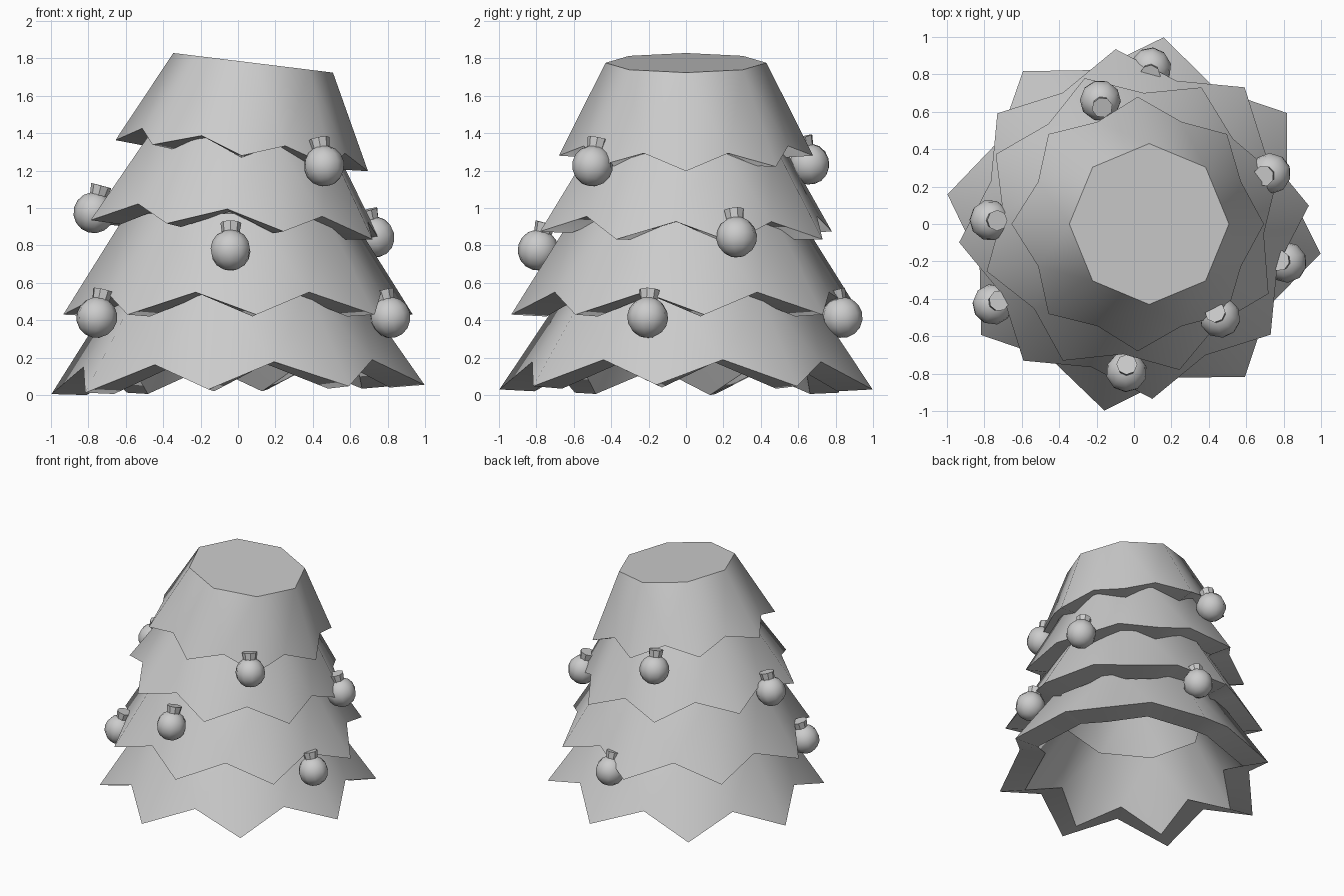
import bpy, bmesh, math
from mathutils import Vector, Matrix

if "Cube" in bpy.data.objects:
    bpy.data.objects.remove(bpy.data.objects["Cube"])


def finish(bm, name, angle):
    bmesh.ops.recalc_face_normals(bm, faces=bm.faces)
    me = bpy.data.meshes.new(name)
    bm.to_mesh(me)
    bm.free()
    ob = bpy.data.objects.new(name, me)
    bpy.context.collection.objects.link(ob)
    bpy.ops.object.select_all(action='DESELECT')
    bpy.context.view_layer.objects.active = ob
    ob.select_set(True)
    bpy.ops.object.shade_smooth_by_angle(angle=math.radians(angle))
    return ob


def zigzag(bm, r_tip, z_tip, r_val, z_val):
    ring = []
    for i in range(16):
        r, z = ((r_tip, z_tip), (r_val, z_val))[i % 2]
        a = i * math.pi / 8
        ring.append(bm.verts.new((r * math.cos(a), r * math.sin(a), z)))
    return ring


def octagon(bm, r, z):
    return [bm.verts.new((r * math.cos(i * math.pi / 4), r * math.sin(i * math.pi / 4), z)) for i in range(8)]


def wall(bm, low, top):
    # eight panels, each rising from tip-valley-tip to one top edge
    for i in range(8):
        a, v, b = low[2 * i], low[2 * i + 1], low[(2 * i + 2) % 16]
        t0, t1 = top[i], top[(i + 1) % 8]
        bm.faces.new((a, v, t0))
        bm.faces.new((v, t1, t0))
        bm.faces.new((v, b, t1))


def tier(name, z, r_tip, rise, r_top, height, turn, tilt, shift, thick, capped):
    bm = bmesh.new()
    slope = (r_tip - r_top) / height
    r_val = (r_tip - slope * rise) * math.cos(math.pi / 8)
    outer = zigzag(bm, r_tip, 0, r_val, rise)
    top = octagon(bm, r_top, height)
    inner = zigzag(bm, r_tip - thick, -0.01, r_val - thick, rise - 0.01)
    inner_top = octagon(bm, r_top - thick * 0.8, height - 0.06)
    wall(bm, outer, top)
    wall(bm, inner, inner_top)
    for i in range(16):
        j = (i + 1) % 16
        bm.faces.new((outer[i], outer[j], inner[j], inner[i]))
    if capped:
        bm.faces.new(top)
        bm.faces.new(inner_top)
    else:
        for i in range(8):
            j = (i + 1) % 8
            bm.faces.new((top[i], top[j], inner_top[j], inner_top[i]))
    ob = finish(bm, name, 50)
    ob.location = (shift, 0, z)
    ob.rotation_euler = (0, math.radians(tilt), math.radians(turn))
    return ob


# Branch tiers, bottom to top
tier("bottom_tier", 0.03, 1.01, 0.14, 0.66, 0.52, -9, -1.4, 0, 0.19, False)
tier("lower_tier", 0.43, 0.94, 0.12, 0.60, 0.54, 6, 0, 0, 0.19, False)
tier("upper_tier", 0.875, 0.82, 0.10, 0.50, 0.52, 18, 4.2, -0.01, 0.17, False)
tier("top_tier", 1.28, 0.68, 0.08, 0.43, 0.50, 0, 7, 0.02, 0.15, True)

# Hanging baubles with a small flared cap leaning towards the tree
baubles = [(-0.04, -0.79, 0.775), (-0.755, -0.43, 0.415), (0.815, -0.205, 0.415),
           (0.46, -0.50, 1.225), (-0.77, 0.02, 0.975), (0.73, 0.27, 0.845),
           (0.09, 0.835, 0.415), (-0.18, 0.66, 1.235)]
for n, p in enumerate(baubles):
    bm = bmesh.new()
    bmesh.ops.create_uvsphere(bm, u_segments=10, v_segments=8, radius=0.11)
    bmesh.ops.create_cone(bm, cap_ends=True, segments=8, radius1=0.045, radius2=0.056,
                          depth=0.07, matrix=Matrix.Translation((0, 0, 0.115)))
    ob = finish(bm, f"bauble_{n + 1}", 40)
    lean = Vector((-p[0], -p[1], 0)).normalized() * 0.27 + Vector((0, 0, 1))
    ob.rotation_euler = lean.to_track_quat('Z', 'Y').to_euler()
    ob.location = p
